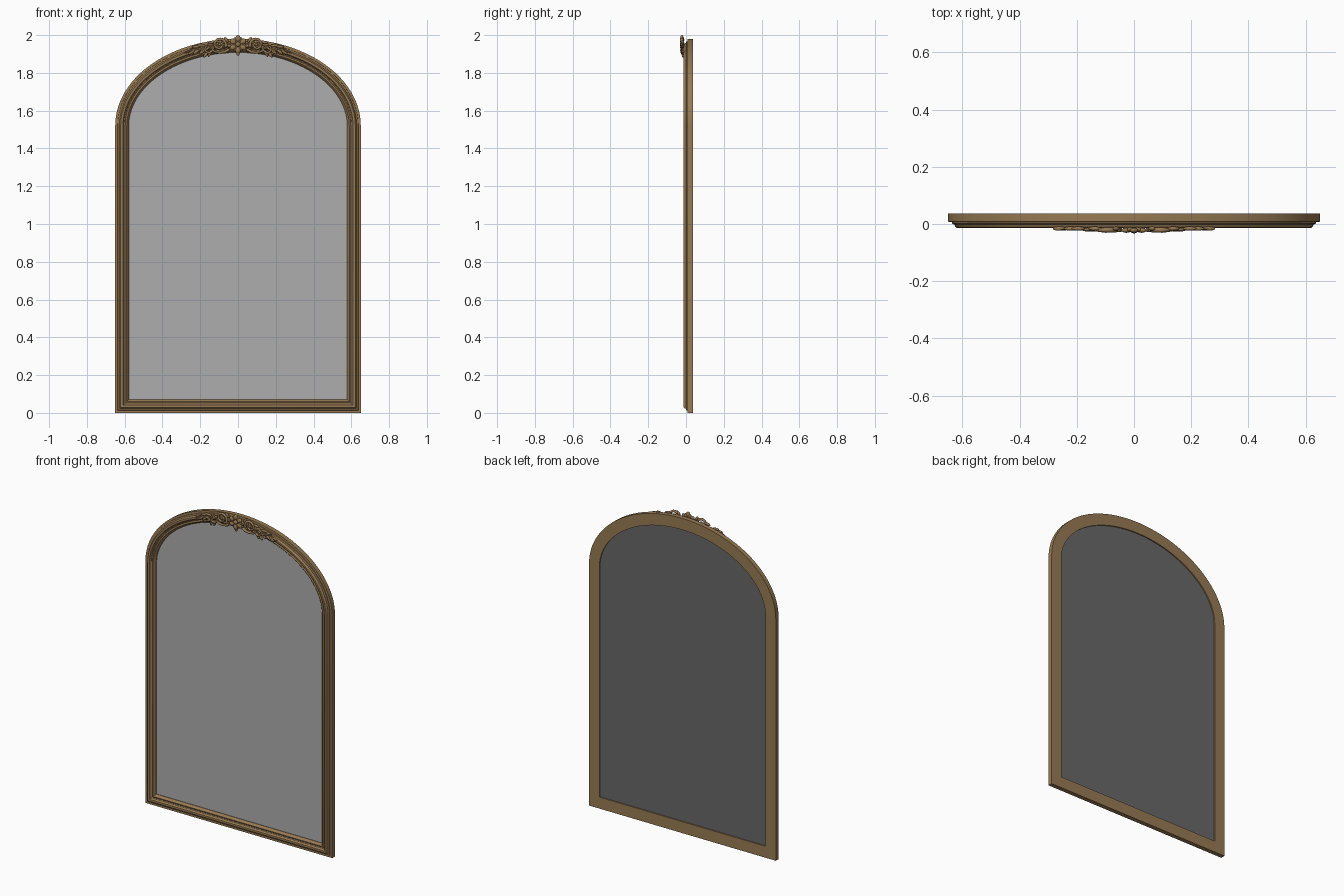
import bpy, bmesh, math
from mathutils import Vector, Matrix

if "Cube" in bpy.data.objects:
    bpy.data.objects.remove(bpy.data.objects["Cube"])

W, SPRING, RISE = 0.65, 1.52, 0.46      # half width, arch spring height, arch rise


def material(name, rgb):
    m = bpy.data.materials.new(name)
    m.diffuse_color = (*rgb, 1)
    m.use_nodes = True
    m.node_tree.nodes["Principled BSDF"].inputs["Base Color"].default_value = m.diffuse_color
    return m


gold = material("antique gold", (0.31, 0.195, 0.088))
silver = material("mirror silver", (0.42, 0.42, 0.42))
grey = material("backing grey", (0.14, 0.14, 0.14))


def finish(name, bm, mat, angle=35, mirror=False):
    bmesh.ops.recalc_face_normals(bm, faces=bm.faces)
    me = bpy.data.meshes.new(name)
    bm.to_mesh(me)
    bm.free()
    me.materials.append(mat)
    ob = bpy.data.objects.new(name, me)
    bpy.context.collection.objects.link(ob)
    bpy.ops.object.select_all(action='DESELECT')
    ob.select_set(True)
    bpy.context.view_layer.objects.active = ob
    bpy.ops.object.shade_smooth_by_angle(angle=math.radians(angle))
    if mirror:
        mod = ob.modifiers.new("mirror", 'MIRROR')
        mod.use_axis = (True, False, False)
        mod.use_mirror_merge = False
    return ob


# outline stations: (outer point, inward mitre direction)
stations = [((-W, 0), (1, 1)), ((W, 0), (-1, 1))]
N = 72
for i in range(N + 1):
    t = math.pi * i / N
    n = Vector((math.cos(t) / W, math.sin(t) / RISE)).normalized()
    stations.append(((W * math.cos(t), SPRING + RISE * math.sin(t)), (-n.x, -n.y)))


def loop(bm, d, y):
    return [bm.verts.new((p[0] + n[0] * d, y, p[1] + n[1] * d)) for p, n in stations]


def bridge(bm, a, b):
    for i in range(len(a)):
        j = (i + 1) % len(a)
        bm.faces.new((a[i], a[j], b[j], b[i]))


# moulded frame: profile (inset from outer edge, depth) swept round the outline
profile = [(0, .036), (0, .008), (.013, .007), (.014, .002), (.019, -.001), (.022, -.001),
           (.024, -.008), (.029, -.013), (.035, -.014), (.041, -.012), (.045, -.006),
           (.047, -.002), (.053, .001), (.056, -.002), (.061, -.003), (.065, 0),
           (.067, .006), (.072, .012), (.072, .036)]
bm = bmesh.new()
rings = [loop(bm, d, y) for d, y in profile]
for k in range(len(rings)):
    bridge(bm, rings[k], rings[(k + 1) % len(rings)])
finish("moulded_frame", bm, gold)


# mirror glass and its backing board
def panel(name, y0, y1, mat):
    bm = bmesh.new()
    a, b = loop(bm, .070, y0), loop(bm, .070, y1)
    bridge(bm, a, b)
    bm.faces.new(a)
    bm.faces.new(b)
    finish(name, bm, mat)


panel("mirror_glass", .016, .022, silver)
panel("backing_board", .022, .029, grey)


# ornament helpers
def blob(bm, x, y, z, sx, sy, sz, ang=0):
    m = (Matrix.Translation((x, y, z)) @ Matrix.Rotation(-ang, 4, 'Y')
         @ Matrix.Diagonal((sx, sy, sz, 1)))
    bmesh.ops.create_uvsphere(bm, u_segments=14, v_segments=10, radius=1, matrix=m)


def tube(bm, pts, r0, r1, y=-.021, depth=1.1, sides=8):
    prev = None
    for i, p in enumerate(pts):
        p = Vector(p)
        d = Vector(pts[min(i + 1, len(pts) - 1)]) - Vector(pts[max(i - 1, 0)])
        d.normalize()
        r = r0 + (r1 - r0) * i / (len(pts) - 1)
        ring = []
        for k in range(sides):
            a = math.tau * k / sides
            q = p + Vector((-d.y, d.x)) * r * math.cos(a)
            ring.append(bm.verts.new((q.x, y + depth * r * math.sin(a), q.y)))
        if prev:
            bridge(bm, prev, ring)
        else:
            bm.faces.new(ring)
        prev = ring
    bm.faces.new(prev)


def spiral(cx, cz, r0, r1, a0, a1, n=30):
    out = []
    for i in range(n + 1):
        f = i / n
        a, r = math.radians(a0 + (a1 - a0) * f), r0 + (r1 - r0) * f
        out.append((cx + r * math.cos(a), cz + r * math.sin(a)))
    return out


def on_arch(x, d):
    return (x, SPRING + RISE * math.sqrt(1 - (x / W) ** 2) - d)


# central rosette
bm = bmesh.new()
for i in range(6):
    a = math.pi / 2 + math.tau * i / 6
    blob(bm, .031 * math.cos(a), -.022, 1.951 + .031 * math.sin(a), .018, .009, .014, a)
    b = a + math.pi / 6
    blob(bm, .024 * math.cos(b), -.019, 1.951 + .024 * math.sin(b), .017, .008, .009, b)
blob(bm, 0, -.024, 1.951, .013, .009, .013)
blob(bm, 0, -.018, 1.906, .010, .008, .015)
finish("rosette", bm, gold, 60)

# scrolls either side of the rosette
bm = bmesh.new()
tube(bm, spiral(.098, 1.949, .036, .007, 200, -310), .008, .005)
blob(bm, .098, -.022, 1.949, .008, .009, .008)
tube(bm, spiral(.158, 1.930, .028, .006, 150, 560), .007, .004, -.019)
tube(bm, [(.045, 1.925), (.065, 1.914), (.09, 1.908), (.118, 1.911), (.14, 1.922)], .008, .006, -.019)
# trailing stem lying on the arch
tube(bm, [on_arch(.15 + .014 * i, .030 + .013 * math.sin(i * .75)) for i in range(10)],
     .007, .002, -.017)
finish("scrolls", bm, gold, 60, True)

# acanthus leaves
bm = bmesh.new()
for x, z, length, width, deg in [
        (.062, 1.975, .018, .008, 55), (.062, 1.915, .018, .008, -40),
        (.138, 1.962, .022, .008, -15), (.150, 1.903, .020, .008, -70),
        (.170, 1.898, .020, .008, -55), (.188, 1.912, .022, .008, -35),
        (.195, 1.945, .024, .008, 5), (.222, 1.938, .024, .007, -2),
        (.220, 1.912, .022, .007, -40), (.246, 1.908, .022, .006, -35),
        (.262, 1.914, .024, .005, -20)]:
    blob(bm, x, -.016, z, length, .007, width, math.radians(deg))
finish("acanthus_leaves", bm, gold, 60, True)
